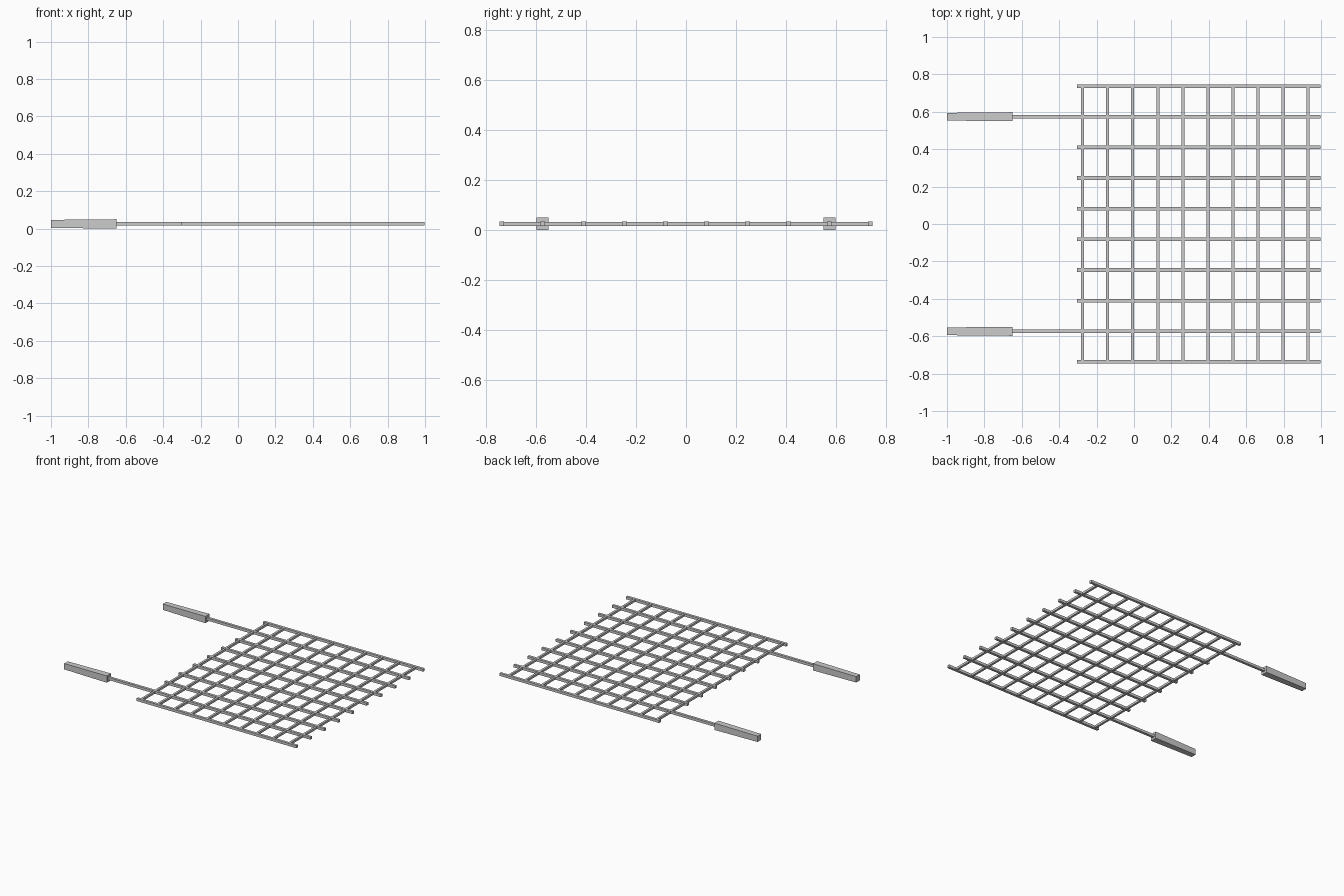
import bpy, bmesh

if "Cube" in bpy.data.objects:
    bpy.data.objects.remove(bpy.data.objects["Cube"])

Z = 0.025          # centre height of the whole grate


def bar(name, x0, x1, y0, y1, h, end_scale=1.0):
    """Box between the limits; end_scale shrinks the -x end."""
    bm = bmesh.new()
    bmesh.ops.create_cube(bm, size=1)
    cy = (y0 + y1) / 2
    for v in bm.verts:
        s = end_scale if v.co.x < 0 else 1.0
        v.co.x = (x0 + x1) / 2 + v.co.x * (x1 - x0)
        v.co.y = cy + v.co.y * (y1 - y0) * s
        v.co.z = Z + v.co.z * h * s
    me = bpy.data.meshes.new(name)
    bm.to_mesh(me)
    bm.free()
    ob = bpy.data.objects.new(name, me)
    bpy.context.collection.objects.link(ob)
    return ob


W = 0.019          # long bar thickness
C = 0.016          # cross bar thickness
STEP_Y = 0.1639
STEP_X = 0.134

# long bars; the second from each side runs on into a handle
for i in range(10):
    y = (i - 4.5) * STEP_Y
    has_handle = i in (1, 8)
    bar("handle_rod" if has_handle else "long_bar",
        -0.66 if has_handle else -0.305, 0.998, y - W / 2, y + W / 2, W)
    if has_handle:
        # tapered grip
        bar("grip", -1.0, -0.65, y - 0.024, y + 0.024, 0.05, 0.86)

# cross bars
for i in range(10):
    x = -0.275 + i * STEP_X
    bar("cross_bar", x - C / 2, x + C / 2, -0.738, 0.738, C)
